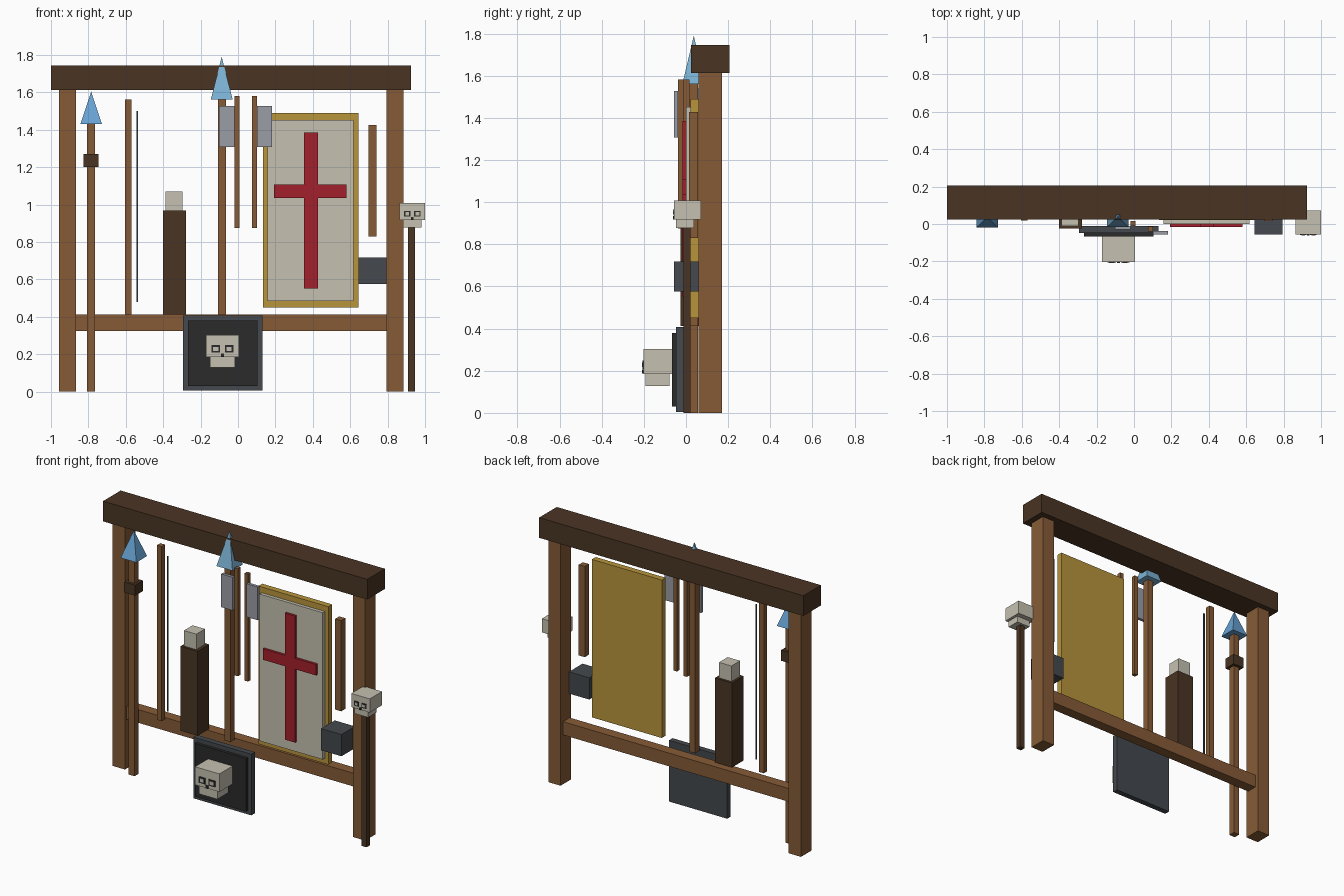
import bpy, bmesh, math
from mathutils import Matrix

if "Cube" in bpy.data.objects:
    bpy.data.objects.remove(bpy.data.objects["Cube"])


def mat(name, r, g, b):
    m = bpy.data.materials.new(name)
    m.diffuse_color = (r, g, b, 1)
    m.use_nodes = True
    m.node_tree.nodes["Principled BSDF"].inputs["Base Color"].default_value = m.diffuse_color
    return m


WOOD = mat("warm_wood", .24, .105, .037)
DARK = mat("dark_wood", .068, .035, .017)
BONE = mat("bone_cream", .56, .53, .44)
GOLD = mat("gold", .48, .30, .045)
RED = mat("red", .36, .014, .024)
STEEL = mat("steel", .33, .34, .38)
CHAR = mat("charcoal", .058, .066, .075)
BLACK = mat("black", .024, .024, .024)
BLUE = mat("blue", .14, .37, .66)
PALE = mat("pale_blue", .20, .45, .66)


def finish(name, bm, m):
    me = bpy.data.meshes.new(name)
    bm.to_mesh(me)
    bm.free()
    me.materials.append(m)
    ob = bpy.data.objects.new(name, me)
    bpy.context.collection.objects.link(ob)
    return ob


def box(name, m, x0, x1, y0, y1, z0, z1):
    bm = bmesh.new()
    bmesh.ops.create_cube(bm, size=1)
    for v in bm.verts:
        v.co.x = x1 if v.co.x > 0 else x0
        v.co.y = y1 if v.co.y > 0 else y0
        v.co.z = z1 if v.co.z > 0 else z0
    return finish(name, bm, m)


def pyramid(name, m, cx, cy, w, d, z0, z1):
    bm = bmesh.new()
    bmesh.ops.create_cone(bm, cap_ends=True, segments=4, radius1=math.sqrt(.5), radius2=0, depth=1,
                          matrix=Matrix.Rotation(math.pi / 4, 4, 'Z'))
    bmesh.ops.remove_doubles(bm, verts=bm.verts, dist=1e-5)
    for v in bm.verts:
        v.co = (cx + v.co.x * w, cy + v.co.y * d, z1 if v.co.z > 0 else z0)
    return finish(name, bm, m)


def skull(name, cx, w, jaw_w, y0, y1, jy0, jy1, z0, zj, z1):
    box(name + "_cranium", BONE, cx - w / 2, cx + w / 2, y0, y1, zj, z1)
    box(name + "_jaw", BONE, cx - jaw_w / 2, cx + jaw_w / 2, jy0, jy1, z0, zj)
    h = z1 - zj
    ez, eh, ew = zj + .37 * h, .17 * h, .13 * w
    for side, label in ((-1, "left"), (1, "right")):
        ex = cx + side * w * .2
        # dark socket rim with a lighter centre
        box(f"{name}_eye_rim_{label}", BLACK, ex - ew, ex + ew, y0 - .004, y0 + .002, ez - eh, ez + eh)
        box(f"{name}_eye_{label}", BONE, ex - ew * .6, ex + ew * .6, y0 - .006, y0 + .002,
            ez - eh * .55, ez + eh * .55)
    box(name + "_nose", BLACK, cx - .05 * w, cx + .05 * w, y0 - .006, y0 + .002, zj + .01 * h, zj + .17 * h)


# Rack frame
box("top_beam", DARK, -1, .925, .024, .207, 1.612, 1.745)
box("left_post", WOOD, -.957, -.866, .06, .17, 0, 1.612)
box("right_post", WOOD, .795, .884, .06, .17, 0, 1.612)
box("lower_rail", WOOD, -.866, .795, .075, .145, .325, .412)

# Spears
box("left_spear_shaft", WOOD, -.807, -.764, .015, .058, 0, 1.43)
pyramid("left_spear_head", BLUE, -.785, .037, .115, .112, 1.43, 1.605)
box("left_spear_collar", DARK, -.827, -.747, -.003, .077, 1.2, 1.27)
box("center_spear_shaft", WOOD, -.108, -.065, .015, .058, .412, 1.565)
pyramid("center_spear_head", PALE, -.087, .037, .117, .108, 1.562, 1.79)

# Bow stave and string
box("bow_stave", WOOD, -.605, -.57, .02, .055, .412, 1.562)
box("bow_string", CHAR, -.542, -.534, .033, .041, .48, 1.5)

# Quiver
box("quiver_body", DARK, -.402, -.277, -.025, .095, .412, .968)
box("arrow_fletching", BONE, -.387, -.297, -.01, .08, .968, 1.07)

# Pair of axes
box("left_axe_handle", WOOD, -.018, .008, -.012, .016, .875, 1.582)
box("left_axe_blade", STEEL, -.102, -.018, -.03, -.01, 1.308, 1.527)
box("right_axe_handle", WOOD, .075, .101, -.039, -.013, .875, 1.582)
box("right_axe_blade", STEEL, .101, .183, -.057, -.037, 1.308, 1.527)

# Tall framed shield with a cross
box("tall_shield_frame", GOLD, .133, .643, .022, .062, .45, 1.49)
box("tall_shield_panel", BONE, .157, .617, 0, .022, .485, 1.452)
box("cross_vertical", RED, .352, .428, -.016, 0, .552, 1.385)
for x0, x1, label in ((.192, .352, "left"), (.428, .58, "right")):
    box("cross_arm_" + label, RED, x0, x1, -.016, 0, 1.035, 1.107)

# Hammer
box("hammer_handle", WOOD, .697, .741, .015, .058, .83, 1.427)
box("hammer_head", CHAR, .645, .793, -.056, .085, .575, .718)

# Skull staff
box("staff_shaft", DARK, .91, .946, -.013, .022, 0, .88)
skull("staff_skull", .932, .135, .098, -.056, .072, -.047, .038, .877, .918, 1.008)

# Square shield with skull boss
box("square_shield_rim", CHAR, -.293, .13, -.047, -.01, .005, .408)
box("square_shield_face", BLACK, -.268, .104, -.066, -.047, .03, .38)
skull("shield_skull", -.083, .178, .135, -.202, -.066, -.193, -.078, .128, .185, .304)
